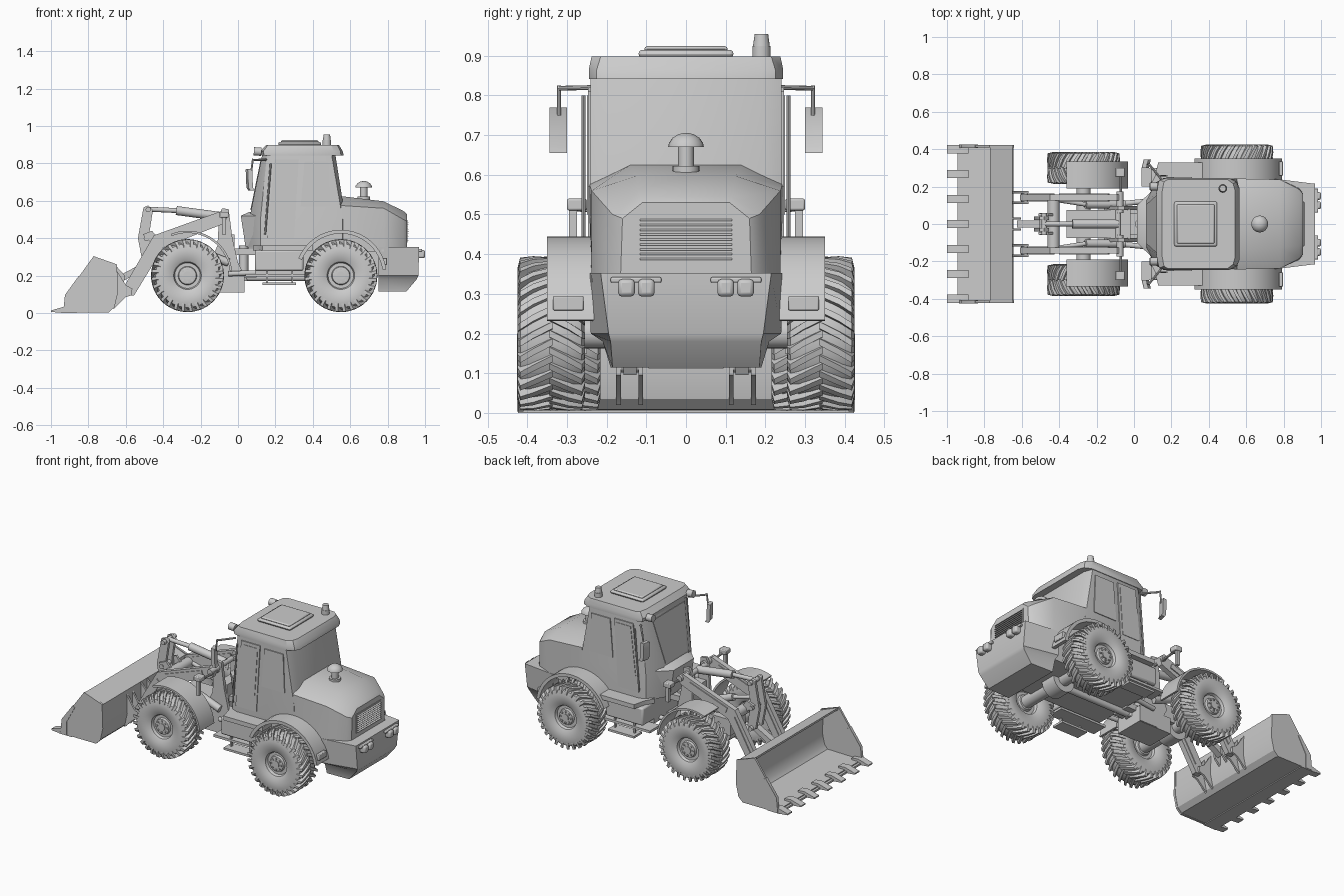
import bpy, bmesh
from math import sin, cos, pi, radians
from mathutils import Vector, Matrix

def finish(name, bm):
    bmesh.ops.recalc_face_normals(bm, faces=bm.faces)
    me = bpy.data.meshes.new(name)
    bm.to_mesh(me); bm.free()
    ob = bpy.data.objects.new(name, me)
    bpy.context.collection.objects.link(ob)
    return ob

def add_loft(bm, rings):
    vs = [[bm.verts.new(p) for p in r] for r in rings]
    n = len(rings[0])
    for a, b in zip(vs, vs[1:]):
        for i in range(n):
            bm.faces.new((a[i], a[(i+1) % n], b[(i+1) % n], b[i]))
    bm.faces.new(vs[0]); bm.faces.new(vs[-1])

def loft(name, rings):
    bm = bmesh.new()
    add_loft(bm, rings)
    return finish(name, bm)

def prism(name, prof, y0, y1):
    """Side-view (x, z) profile extruded across y."""
    return loft(name, [[(x, y, z) for x, z in prof] for y in (y0, y1)])

def box(name, x0, x1, y0, y1, z0, z1, bev=0):
    ob = prism(name, [(x0, z0), (x1, z0), (x1, z1), (x0, z1)], y0, y1)
    if bev:
        m = ob.modifiers.new("bevel", 'BEVEL'); m.width = bev; m.segments = 2
    return ob

def cyl(name, a, b, r, r2=None, n=20):
    a, b = Vector(a), Vector(b)
    bm = bmesh.new()
    mat = Matrix.Translation((a+b)/2) @ (b-a).to_track_quat('Z', 'Y').to_matrix().to_4x4()
    bmesh.ops.create_cone(bm, cap_ends=True, segments=n, radius1=r, radius2=r if r2 is None else r2,
                          depth=(b-a).length, matrix=mat)
    return finish(name, bm)

def plan(half, z):
    """Plan outline from its +y half, given front to rear."""
    return [(x, y, z) for x, y in half] + [(x, -y, z) for x, y in reversed(half)]

def section(half, x):
    """Cross-section from its +y half of (y, z) points."""
    return [(x, y, z) for y, z in half] + [(x, -y, z) for y, z in reversed(half)]

def arc_guard(name, cx, cz, r, t, a0, a1, y0, y1, n=18):
    rings = []
    for i in range(n+1):
        a = radians(a0+(a1-a0)*i/n)
        rings.append([(cx+q*cos(a), y, cz+q*sin(a)) for q, y in ((r, y0), (r, y1), (r-t, y1), (r-t, y0))])
    return loft(name, rings)

# Wheels: revolved tyre and hub, slanted tread lugs, hub bolts
HALF = [(.035, .068), (.046, .066), (.05, .052), (.068, .052), (.074, .068), (.1, .081),
        (.145, .084), (.17, .077), (.18, .055), (.183, .02)]
PROF = HALF + [(r, -y) for r, y in reversed(HALF)]
def wheel(name, cx, cy, cz, s):
    P = lambda r, y, a: (cx+r*cos(a), cy+s*y, cz+r*sin(a))
    loft(name+"_tyre", [[P(r, y, 2*pi*i/48) for i in range(48)] for r, y in PROF])
    bm = bmesh.new()
    for side in (1, -1):
        for k in range(28):
            a = 2*pi*(k+(side > 0)*.5)/28
            rings = []
            for y, tw, r0, r1 in ((-.004, 0, .178, .192), (.045, .13, .176, .195),
                                  (.078, .24, .168, .192), (.085, .26, .15, .163)):
                rings.append([P(r, side*y, a-tw+d) for r, d in
                              ((r0, -.055), (r1, -.045), (r1, .045), (r0, .055))])
            add_loft(bm, rings)
    finish(name+"_tread", bm)
    for k in range(8):
        a = 2*pi*k/8
        cyl(name+"_bolt", P(.034, .06, a), P(.034, .074, a), .006, n=6)
    cyl(name+"_hub_cap", P(0, .06, 0), P(0, .073, 0), .022)

for s, side in ((1, "left"), (-1, "right")):
    wheel("front_wheel_"+side, -.27, s*.3, .2, s)
    wheel("rear_wheel_"+side, .55, s*.34, .2, s)
    arc_guard("front_fender_"+side, -.27, .2, .24, .012, 5, 112, s*.19, s*.335)
    arc_guard("rear_fender_"+side, .55, .2, .245, .02, 8, 158, s*.2, s*.35)
    box("rear_fender_lamp_"+side, .775, .797, s*.258, s*.335, .258, .295, .004)

# Axles
for x, w in ((-.27, .3), (.55, .34)):
    cyl("axle", (x, -w, .2), (x, w, .2), .038)
    cyl("differential", (x, -.05, .2), (x, .05, .2), .075)
cyl("drive_shaft", (-.2, 0, .19), (.5, 0, .19), .02)

# Front frame, tower and articulation hitch
box("front_frame", -.19, .035, -.09, .09, .11, .21)
box("front_frame_upper", -.36, -.03, -.075, .075, .2, .3)
TOWER = [(-.1, .53), (-.085, .56), (-.05, .555), (-.03, .4), (.0, .27), (.035, .2), (.035, .112), (-.09, .112),
         (-.16, .25), (-.11, .36)]
for s in (1, -1):
    prism("tower_plate", TOWER, s*.075, s*.095)
    cyl("tower_pin", (-.075, s*.06, .52), (-.075, s*.175, .52), .018)
    cyl("lamp_bar", (-.07, s*.09, .5), (-.07, s*.28, .515), .007, n=8)
    box("front_lamp", -.1, -.05, s*.25, s*.3, .51, .54, .005)
    box("front_lamp_foot", -.085, -.065, s*.275, s*.295, .42, .51)
    cyl("lift_cylinder", (-.05, s*.105, .27), (-.26, s*.105, .35), .022)
    cyl("lift_rod", (-.26, s*.105, .35), (-.42, s*.13, .38), .012)
    cyl("steering_cylinder", (-.05, s*.11, .21), (.25, s*.14, .22), .014)
box("tower_cross_plate", -.09, -.02, -.08, .08, .3, .42)
box("hitch_top", -.03, .1, -.06, .06, .31, .345)
box("hitch_bottom", -.01, .1, -.06, .06, .19, .225)
cyl("hitch_pin", (.03, 0, .17), (.03, 0, .36), .025)

# Lift arms, with raised panel, cross tube and pins
ARM = [(-.09, .545), (-.45, .415), (-.61, .14), (-.595, .095), (-.555, .095), (-.4, .35), (-.07, .48), (-.055, .52)]
PANEL = [(-.45, .375), (-.565, .17), (-.55, .145), (-.425, .352)]
for s in (1, -1):
    prism("lift_arm", ARM, s*.125, s*.158)
    prism("lift_arm_panel", PANEL, s*.12, s*.164)
    prism("lift_arm_rib", [(-.14, .51), (-.4, .418), (-.39, .39), (-.13, .48)], s*.12, s*.164)
    cyl("bucket_pin", (-.585, s*.11, .12), (-.585, s*.172, .12), .018)
cyl("arm_cross_tube", (-.43, -.14, .375), (-.43, .14, .375), .032)

# Tilt lever, cylinder and link
LEVER = [(-.505, .565), (-.48, .575), (-.455, .55), (-.475, .42), (-.455, .28), (-.48, .25), (-.51, .27), (-.535, .4)]
for s in (1, -1):
    prism("tilt_lever", LEVER, s*.022, s*.04)
    prism("lever_bracket", [(-.51, .42), (-.46, .44), (-.41, .38), (-.44, .35)], s*.042, s*.056)
for x, z in ((-.48, .553), (-.49, .4), (-.485, .27)):
    cyl("lever_pin", (x, -.06, z), (x, .06, z), .014)
cyl("tilt_cylinder", (-.085, 0, .515), (-.33, 0, .548), .024)
cyl("tilt_rod", (-.33, 0, .548), (-.48, 0, .555), .013)
cyl("tilt_cylinder_pin", (-.085, -.08, .515), (-.085, .08, .515), .016)
prism("bucket_link", [(-.475, .285), (-.625, .205), (-.625, .165), (-.475, .25)], -.02, .02)

# Bucket: folded shell, side plates, cutting edge, teeth and ears
OUT = [(-.93, .005), (-.69, .008), (-.662, .035), (-.645, .11), (-.65, .255), (-.77, .302)]
INN = [(-.768, .288), (-.664, .245), (-.66, .11), (-.675, .045), (-.695, .022), (-.93, .018)]
prism("bucket_shell", OUT+INN, -.415, .415)
for s in (1, -1):
    prism("bucket_side", [(-.93, .004), (-.922, .095), (-.772, .304), (-.647, .26), (-.642, .11), (-.66, .032),
                          (-.69, .004)], s*.41, s*.423)
    prism("bucket_side_edge", [(-.935, .004), (-.925, .097), (-.85, .2), (-.835, .19), (-.89, .09), (-.89, .004)],
          s*.407, s*.426)
    for d in (-.028, .028):
        prism("bucket_ear", [(-.65, .23), (-.6, .15), (-.565, .13), (-.568, .095), (-.6, .085), (-.665, .02)],
              s*.142+d-.006, s*.142+d+.006)
    prism("link_ear", [(-.65, .25), (-.605, .2), (-.61, .16), (-.65, .12)], s*.024, s*.036)
box("cutting_edge", -.945, -.86, -.423, .423, .0, .012)
for i in range(7):
    y = -.4+.8*i/6
    prism("bucket_tooth", [(-1, .006), (-1, .014), (-.93, .034), (-.885, .03), (-.885, .0), (-.93, .0)], y-.022, y+.022)

# Rear chassis, running boards and steps
box("rear_chassis", .09, .78, -.19, .19, .2, .36)
for s in (1, -1):
    loft("running_board", [[(x, s*y, z) for x, y in ((.08, .2), (.11, .25), (.13, .33), (.4, .33), (.4, .2))]
                           for z in (.335, .362)])
    box("side_tank", .09, .35, s*.18, s*.3, .225, .336, .01)
    box("step_rail", .04, .36, s*.2, s*.3, .195, .21)
    box("step", .13, .31, s*.25, s*.33, .15, .163)
    for x in (.15, .285):
        box("step_hanger", x, x+.01, s*.28, s*.292, .155, .225)

# Cab with nose, roof and roof hatch
loft("cab", [plan([(.05, .11), (.12, .225), (.16, .24), (.56, .24), (.58, .2)], .35),
             plan([(.06, .12), (.12, .225), (.16, .243), (.56, .243), (.575, .2)], .5),
             plan([(.13, .17), (.155, .222), (.18, .24), (.5, .24), (.52, .19)], .85)])
loft("cab_nose", [plan([(.04, .1), (.12, .19)], .355), plan([(.015, .1), (.12, .2)], .52), plan([(.06, .1), (.12, .18)], .54)])
loft("windshield", [plan([(.066, .105), (.09, .105)], .55), plan([(.122, .155), (.15, .155)], .825)])
loft("roof", [plan([(.125, .18), (.14, .236), (.17, .244), (.51, .244), (.55, .225), (.565, .19)], .842),
              plan([(.12, .18), (.135, .236), (.17, .245), (.51, .245), (.548, .225), (.56, .19)], .865),
              plan([(.15, .17), (.16, .225), (.18, .238), (.5, .238), (.53, .215), (.54, .18)], .898)])
box("roof_hatch", .215, .445, -.12, .12, .895, .915, .015)
box("roof_hatch_lid", .23, .43, -.105, .105, .91, .924, .01)
for s in (1, -1):
    prism("door_panel", [(.155, .4), (.3, .4), (.325, .82), (.195, .82)], s*.235, s*.247)
    prism("door_window", [(.175, .5), (.29, .5), (.31, .8), (.21, .8)], s*.24, s*.25)
    prism("rear_side_window", [(.335, .57), (.495, .57), (.485, .81), (.355, .81)], s*.235, s*.247)
    cyl("handrail", (.145, s*.258, .42), (.175, s*.258, .8), .005, n=8)
    cyl("work_lamp", (.085, s*.2, .865), (.125, s*.2, .862), .022)
    # Mirror on a bent arm
    cyl("mirror_arm", (.15, s*.235, .82), (.08, s*.32, .818), .006, n=8)
    cyl("mirror_drop", (.08, s*.32, .825), (.07, s*.32, .75), .005, n=8)
    loft("mirror", [[(.062+dx+.25*(y-.32)+o, s*y, z) for dx, y in ((-.012, .3), (-.012, .344), (.012, .344), (.012, .3))]
                    for z, o in ((.655, .01), (.67, .0), (.765, -.004), (.77, -.003))])
    # Fillet block joining body and rear fender
    box("body_skirt", .4, .78, s*.18, s*.238, .33, .42)
cyl("beacon_base", (.475, .19, .89), (.475, .19, .925), .023)
cyl("beacon", (.475, .19, .925), (.475, .19, .955), .021, .017)

# Engine hood, grille and exhaust
loft("engine_hood", [section([(.24, .34), (.243, .575), (.14, .625)], .55),
                     section([(.238, .34), (.238, .56), (.125, .597)], .78),
                     section([(.19, .34), (.185, .5), (.115, .545)], .885),
                     section([(.165, .34), (.16, .49), (.11, .53)], .903)])
box("grille_frame", .88, .906, -.122, .122, .378, .498)
for i in range(9):
    z = .385+i*.0123
    prism("grille_slat", [(.9, z), (.914, z), (.9, z+.009)], -.116, .116)
cyl("exhaust_base", (.672, 0, .6), (.672, 0, .622), .034)
cyl("exhaust_stem", (.672, 0, .6), (.672, 0, .68), .02)
loft("exhaust_cap", [[(.672+r*cos(2*pi*i/24), r*sin(2*pi*i/24), z) for i in range(24)]
                     for r, z in ((.045, .67), (.043, .68), (.034, .693), (.02, .702), (.008, .705))])

# Counterweight and tail lamps
loft("counterweight", [plan([(.75, .19), (.9, .185)], .115), plan([(.75, .21), (.955, .19)], .18),
                       plan([(.75, .24), (.86, .24), (.965, .195)][::2], .2),
                       plan([(.75, .242), (.968, .215)], .352)])
for s in (1, -1):
    box("tail_lamp_guard", .95, .985, s*.062, s*.19, .328, .342, .004)
    for y in (.1, .15):
        box("tail_lamp", .95, 1.0, s*y-.021, s*y+.021, .293, .337, .01)

# Keep edges sharp, smooth the round parts
bpy.ops.object.select_all(action='SELECT')
bpy.context.view_layer.objects.active = bpy.context.selected_objects[0]
bpy.ops.object.shade_smooth_by_angle(angle=radians(32))
